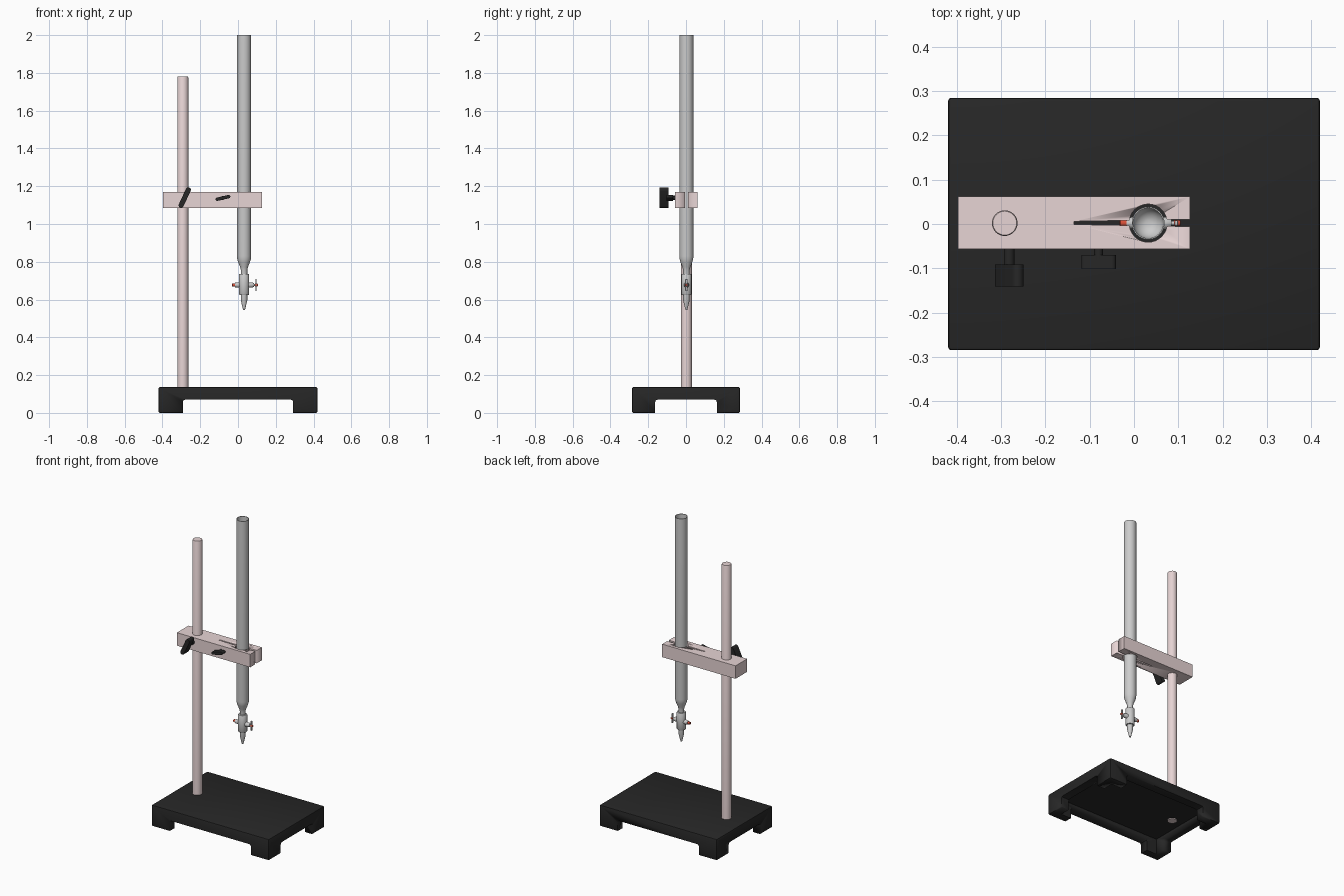
import bpy, bmesh, math
from mathutils import Matrix, Vector

if "Cube" in bpy.data.objects:
    bpy.data.objects.remove(bpy.data.objects["Cube"])

def material(name, rgb):
    m = bpy.data.materials.new(name)
    m.diffuse_color = (*rgb, 1)
    m.use_nodes = True
    m.node_tree.nodes["Principled BSDF"].inputs["Base Color"].default_value = m.diffuse_color
    return m

BLACK = material("black", (0.02, 0.02, 0.02))
PINK = material("pale_metal", (0.80, 0.66, 0.66))
RED = material("red", (0.7, 0.08, 0.04))
TX, CY = 0.032, 0.002          # tube axis
RX = -0.292                    # rod axis
VZ = 0.677                     # valve axis height

def finish(bm, name, mat=None, bevel=0, segments=2, smooth=True):
    bmesh.ops.recalc_face_normals(bm, faces=bm.faces)
    me = bpy.data.meshes.new(name)
    bm.to_mesh(me)
    bm.free()
    ob = bpy.data.objects.new(name, me)
    bpy.context.collection.objects.link(ob)
    if mat:
        me.materials.append(mat)
    bpy.ops.object.select_all(action='DESELECT')
    bpy.context.view_layer.objects.active = ob
    ob.select_set(True)
    if bevel:
        b = ob.modifiers.new("bevel", 'BEVEL')
        b.width, b.segments, b.limit_method = bevel, segments, 'ANGLE'
        bpy.ops.object.modifier_apply(modifier="bevel")
    if smooth:
        bpy.ops.object.shade_smooth_by_angle(angle=math.radians(35))
    return ob

def box(name, lo, hi, mat=None, bevel=0, segments=2):
    bm = bmesh.new()
    bmesh.ops.create_cube(bm, size=1)
    for v in bm.verts:
        v.co = Vector([(a + b) / 2 + c * (b - a) for a, b, c in zip(lo, hi, v.co)])
    return finish(bm, name, mat, bevel, segments)

def prism(name, outline, z0, z1, mat=None):
    bm = bmesh.new()
    f = bm.faces.new([bm.verts.new((x, y, z0)) for x, y in outline])
    ext = bmesh.ops.extrude_face_region(bm, geom=[f])
    bmesh.ops.translate(bm, vec=(0, 0, z1 - z0),
                        verts=[v for v in ext["geom"] if isinstance(v, bmesh.types.BMVert)])
    return finish(bm, name, mat)

def lathe(name, profile, matrix, mat=None, sides=32):
    """Spin (radius, height) points about local z; ends are capped."""
    bm = bmesh.new()
    rings = [[bm.verts.new((r * math.cos(2 * math.pi * i / sides),
                            r * math.sin(2 * math.pi * i / sides), h))
              for i in range(sides)] for r, h in profile]
    for a, b in zip(rings, rings[1:]):
        for i in range(sides):
            j = (i + 1) % sides
            bm.faces.new((a[i], a[j], b[j], b[i]))
    bm.faces.new(rings[0])
    bm.faces.new(rings[-1])
    bm.transform(matrix)
    return finish(bm, name, mat)

def cut(ob, *cutters):
    for c in cutters:
        c.hide_render = True
        m = ob.modifiers.new("cut", 'BOOLEAN')
        m.operation, m.object, m.solver = 'DIFFERENCE', c, 'EXACT'
        bpy.context.view_layer.objects.active = ob
        bpy.ops.object.modifier_apply(modifier=m.name)
        bpy.data.objects.remove(c)

# Base: hollow tray standing on four corner feet
base = box("base", (-0.42, -0.285, 0), (0.42, 0.285, 0.137), BLACK, 0.007)
cut(base,
    box("pocket_cutter", (-0.365, -0.23, -0.1), (0.365, 0.23, 0.1)),
    box("front_gap_cutter", (-0.292, -0.5, -0.1), (0.292, 0.5, 0.07), None, 0.012),
    box("side_gap_cutter", (-0.6, -0.163, -0.1), (0.6, 0.163, 0.07), None, 0.012))

# Upright rod
lathe("rod", [(0.029, 0.095), (0.029, 1.775), (0.027, 1.78)],
      Matrix.Translation((RX, CY, 0)), PINK)

# Clamp bar with bore and tapering slot
clamp = box("clamp", (-0.398, -0.057, 1.086), (0.127, 0.062, 1.17), PINK)
cut(clamp,
    lathe("bore_cutter", [(0.043, 1.0), (0.043, 1.3)], Matrix.Translation((TX, CY, 0))),
    prism("slot_cutter", [(-0.135, -0.001), (0.2, -0.007), (0.2, 0.012), (-0.135, 0.006)],
          1.0, 1.3))

# Thumb screws: a shaft and a rounded paddle each
def thumb_screw(name, x, z, y_in, y_out, length, thick, angle, shaft_r):
    m = Matrix.Translation((x, 0, z)) @ Matrix.Rotation(math.pi / 2, 4, 'X')
    lathe(name + "_shaft", [(shaft_r, 0.04), (shaft_r, -y_in + 0.01)], m, BLACK, 20)
    r, half = thick / 2, (length - thick) / 2
    pts = []
    for s in (1, -1):
        for k in range(9):
            a = -math.pi / 2 + math.pi * k / 8
            pts.append((s * (half + r * math.cos(a)), s * r * math.sin(a)))
    wing = prism(name + "_wing", pts, -y_in, -y_out, BLACK)
    wing.data.transform(m @ Matrix.Rotation(math.radians(angle), 4, 'Z'))

thumb_screw("rod_screw", -0.282, 1.140, -0.092, -0.141, 0.117, 0.027, 65, 0.012)
thumb_screw("slot_screw", -0.08, 1.138, -0.070, -0.102, 0.08, 0.018, 13, 0.010)

# Glass tube, open at the top, with a rounded inner floor
floor = [(0.034 * math.cos(a), 0.83 - 0.034 * math.sin(a))
         for a in [math.pi / 2 * k / 8 for k in range(8)]]
lathe("tube", [(0.017, 0.72), (0.017, 0.757), (0.021, 0.772), (0.032, 0.80), (0.036, 0.815),
               (0.037, 0.83), (0.037, 2.0), (0.034, 2.0)] + floor,
      Matrix.Translation((TX, CY, 0)))

# Valve body and drip tip
lathe("valve_body", [(0.025, 0.625), (0.027, 0.628), (0.027, 0.733), (0.025, 0.736)],
      Matrix.Translation((TX, CY, 0)))
lathe("tip", [(0.005, 0.545), (0.017, 0.595), (0.017, 0.63)],
      Matrix.Translation((TX, CY, 0)))

# Cross plug through the valve, with retaining nut and handle
along_x = Matrix.Translation((0, CY, VZ)) @ Matrix.Rotation(math.pi / 2, 4, 'Y')
lathe("plug_sleeve", [(0.012, -0.017), (0.014, 0.0), (0.014, 0.074), (0.009, 0.085)],
      along_x, None, 24)
lathe("plug_nut", [(0.006, -0.033), (0.009, -0.03), (0.009, -0.015)], along_x, RED, 16)
lathe("plug_stem", [(0.005, 0.08), (0.005, 0.095)], along_x, None, 16)
box("handle", (0.092, CY - 0.006, VZ - 0.031), (0.099, CY + 0.006, VZ + 0.031), None, 0.002)
lathe("handle_cap", [(0.007, 0.09), (0.007, 0.102), (0.005, 0.105)], along_x, RED, 16)
